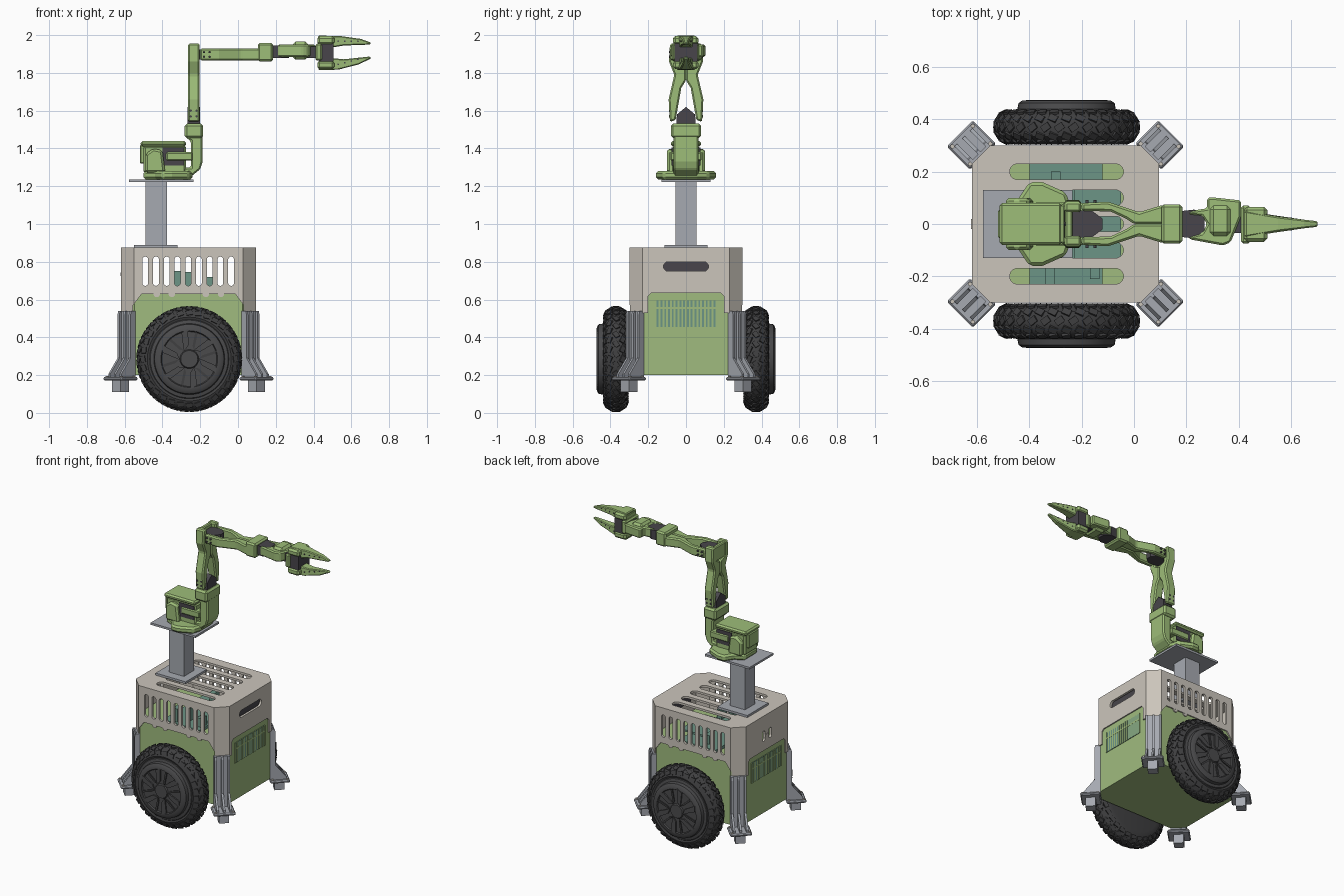
import bpy, bmesh, math
from mathutils import Matrix, Vector

if "Cube" in bpy.data.objects:
    bpy.data.objects.remove(bpy.data.objects["Cube"], do_unlink=True)


def material(name, r, g, b):
    m = bpy.data.materials.new(name)
    m.use_nodes = True
    m.diffuse_color = (r, g, b, 1)
    m.node_tree.nodes["Principled BSDF"].inputs["Base Color"].default_value = (r, g, b, 1)
    return m


GREEN = material("chassis green", .35, .50, .21)
ARM = material("arm green", .34, .51, .19)
BEIGE = material("shell beige", .60, .56, .50)
METAL = material("bracket grey", .38, .40, .44)
TIRE = material("tire black", .05, .05, .052)
HUB = material("hub grey", .07, .07, .073)
MOTOR = material("motor grey", .065, .06, .07)
TEAL = material("board teal", .15, .30, .24)


def finish(name, bm, mat, matrix=None, bevel=0, smooth=False):
    bmesh.ops.recalc_face_normals(bm, faces=bm.faces)
    mesh = bpy.data.meshes.new(name)
    bm.to_mesh(mesh)
    bm.free()
    mesh.materials.append(mat)
    obj = bpy.data.objects.new(name, mesh)
    bpy.context.collection.objects.link(obj)
    if matrix:
        mesh.transform(matrix)
    if smooth:
        for p in mesh.polygons:
            p.use_smooth = True
        mesh.set_sharp_from_angle(angle=math.radians(35))
    if bevel:
        mod = obj.modifiers.new("edge", 'BEVEL')
        mod.width, mod.segments, mod.limit_method = bevel, 1, 'ANGLE'
    return obj


def prism(name, points, axis, lo, hi, mat, mirror=False, **kw):
    """Extrude a 2D outline along an axis; mirror adds a copy across y = 0."""
    place = {'x': lambda a, b, d: (d, a, b),
             'y': lambda a, b, d: (a, d, b),
             'z': lambda a, b, d: (a, b, d)}[axis]
    bm = bmesh.new()
    face = bm.faces.new([bm.verts.new(place(a, b, lo)) for a, b in points])
    ext = bmesh.ops.extrude_face_region(bm, geom=[face])["geom"]
    shift = Vector(place(0, 0, hi - lo))
    bmesh.ops.translate(bm, vec=shift, verts=[v for v in ext if isinstance(v, bmesh.types.BMVert)])
    if mirror:
        bmesh.ops.mirror(bm, geom=bm.verts[:] + bm.edges[:] + bm.faces[:], axis='Y', merge_dist=-1)
    return finish(name, bm, mat, **kw)


def box(name, x, y, z, mat, **kw):
    return prism(name, [(x[0], y[0]), (x[1], y[0]), (x[1], y[1]), (x[0], y[1])], 'z', *z, mat, **kw)


def symmetric(half):
    return half + [(a, -b) for a, b in reversed(half)]


def stadium(a, b, w, h):
    """Outline of a slot with rounded ends, centred on (a, b)."""
    r = min(w, h) / 2
    pts = []
    for i in range(16):
        t = (i + .5) * math.tau / 16
        c, s = math.cos(t), math.sin(t)
        pts.append((a + math.copysign(w / 2 - r, c) + r * c, b + math.copysign(h / 2 - r, s) + r * s))
    return pts


def lathe(name, profile, side, mat):
    """Turn a (y, radius) profile around the wheel axle."""
    bm = bmesh.new()
    verts = [bm.verts.new((r, side * y, 0)) for y, r in profile]
    edges = [bm.edges.new(pair) for pair in zip(verts, verts[1:])]
    bmesh.ops.spin(bm, geom=verts + edges, axis=(0, 1, 0), cent=(0, 0, 0), angle=math.tau, steps=48)
    bmesh.ops.remove_doubles(bm, verts=bm.verts, dist=.0003)
    return finish(name, bm, mat, matrix=AXLE, smooth=True)


# Body: hollow octagonal shell over a closed lower chassis
CX, HX, HY, CH = -.262, .358, .30, .07


def octagon(inset):
    x, y, c = HX - inset, HY - inset, CH - inset * .6
    quarter = [(x, y - c), (x - c, y), (c - x, y), (-x, y - c)]
    return [(CX + a, b) for a, b in symmetric(quarter)]


prism("chassis", octagon(.008), 'z', .2, .64, GREEN)
shell = prism("upper_shell", octagon(0), 'z', .53, .875, BEIGE)
cutters = [prism("cut_hollow", octagon(.016), 'z', .4, .86, BEIGE)]
cutters.append(prism("cut_side", [(-.555, .4), (-.555, .57), (-.51, .63), (-.015, .63),
                                  (.03, .57), (.03, .4)], 'y', -.5, .5, BEIGE))
cutters.append(prism("cut_end", [(-.2, .4), (-.2, .62), (-.185, .635), (.185, .635),
                                 (.2, .62), (.2, .4)], 'x', -1, 1, BEIGE))
for i in range(9):
    cutters.append(prism("cut_slot", stadium(-.491 + i * .0568, .75, .031, .155), 'y', -.5, .5, BEIGE))
for i in range(-2, 3):
    cutters.append(prism("cut_vent", stadium(-.258, i * .1, .435, .06), 'z', .8, 1, BEIGE))
cutters.append(prism("cut_handle", stadium(0, .775, .24, .05), 'x', .04, .2, BEIGE))
for y in (-.035, .035):
    cutters.append(prism("cut_latch", stadium(y, .735, .03, .07), 'x', -.8, -.58, BEIGE))
bpy.context.view_layer.objects.active = shell
for cutter in cutters:
    mod = shell.modifiers.new("cut", 'BOOLEAN')
    mod.object, mod.solver = cutter, 'EXACT'
    bpy.ops.object.modifier_apply(modifier=mod.name)
    bpy.data.objects.remove(cutter, do_unlink=True)
box("latch_bar", (-.623, -.61), (-.02, .02), (.725, .742), BEIGE)
box("handle_backing", (.055, .072), (-.135, .135), (.73, .82), MOTOR)
for s in (-1, 1):
    for x in (-.43, -.35, -.17, -.09):
        prism("shell_tab", stadium(x, .63, .035, .035), 'y', s * .29, s * .299, BEIGE)

# Boards inside the shell
box("circuit_board", (-.40, -.12), (-.25, .25), (.64, .66), TEAL)
box("small_board", (-.23, -.05), (-.13, .13), (.66, .672), TEAL)
for x, y, h in ((-.32, -.2, .75), (-.265, -.14, .745), (-.15, -.18, .72), (-.3, .17, .72)):
    box("board_component", (x - .018, x + .018), (y - .03, y + .03), (.66, h), TEAL)

# Slatted vents on both ends
for s in (-1, 1):
    x = CX + s * (HX - .008)
    box("vent_panel", (x - .003, x + .003), (-.16, .16), (.455, .595), TEAL)
    for i in range(17):
        y = -.16 + i * .02
        box("vent_slat", (x - .005, x + .005), (y - .005, y + .005), (.455, .595), GREEN)
    box("vent_rail", (x - .005, x + .005), (-.16, .16), (.55, .56), GREEN)

# Corner brackets with feet, in a radial frame
rib = [(-.01, .19), (-.01, .54), (.02, .54), (.026, .52), (.026, .29), (.095, .205), (.095, .19)]
for sx in (-1, 1):
    for sy in (-1, 1):
        m = Matrix.Translation((CX + sx * (HX - CH / 2), sy * (HY - CH / 2), 0)) \
            @ Matrix.Rotation(math.atan2(sy, sx), 4, 'Z')
        box("bracket_back", (-.01, .01), (-.045, .045), (.19, .54), METAL, matrix=m)
        for t in (-.042, 0, .042):
            prism("bracket_rib", rib, 'y', t - .007, t + .007, METAL, matrix=m)
        box("foot_plate", (-.01, .115), (-.07, .07), (.172, .19), METAL, matrix=m, bevel=.006)
        box("foot_block", (.022, .085), (-.032, .032), (.11, .172), METAL, matrix=m)
        for r in (.005, .1):
            for t in (-.055, .055):
                prism("foot_bolt", stadium(r, t, .016, .016), 'z', .19, .196, BEIGE, matrix=m)

# Wheels: tire, stepped hub, tread blocks and swirled spokes
AXLE = Matrix.Translation((-.258, 0, .285))
tire = [(.305, .001), (.305, .2), (.313, .24), (.335, .266), (.37, .275), (.405, .268),
        (.428, .245), (.436, .222), (.43, .205)]
hub = [(.425, .215), (.436, .206), (.44, .188), (.462, .184), (.472, .17), (.474, .15),
       (.466, .145), (.466, .05), (.474, .045), (.474, .001)]
for s in (-1, 1):
    lathe("tire", tire, s, TIRE)
    lathe("wheel_hub", hub, s, HUB)
    bm = bmesh.new()
    for i in range(32):
        for y, r, tilt, twist in ((.37, .274, 0, 35), (.337, .264, -32, -25), (.404, .265, 32, -25),
                                  (.427, .244, 65, 10), (.315, .242, -65, 10)):
            spin = math.tau * (i + (.5 if y == .37 else 0)) / 32
            m = Matrix.Rotation(spin, 4, 'Y') @ Matrix.Translation((0, s * y, r)) \
                @ Matrix.Rotation(-s * math.radians(tilt), 4, 'X') \
                @ Matrix.Rotation(math.radians(twist), 4, 'Z') @ Matrix.Diagonal((.034, .026, .012, 1))
            bmesh.ops.create_cube(bm, size=1, matrix=m)
    finish("tire_tread", bm, TIRE, matrix=AXLE)
    for i in range(6):
        m = AXLE @ Matrix.Rotation(i * math.tau / 6, 4, 'Y')
        prism("hub_spoke", [(.02, .045), (.06, .04), (.135, .085), (.10, .105)], 'y',
              s * .46, s * .475, HUB, matrix=m)
        prism("hub_blade", [(.05, .0), (.14, .03), (.145, .045), (.07, .02)], 'y',
              s * .46, s * .473, TIRE, matrix=m)

# Mast
box("mast_base", (-.55, -.32), (-.115, .115), (.875, .89), METAL)
box("mast_post", (-.49, -.375), (-.055, .055), (.89, 1.222), METAL)
box("mast_top_plate", (-.578, -.235), (-.13, .13), (1.222, 1.236), METAL)

# Arm base and turret
prism("arm_base_flange", symmetric([(-.50, .07), (-.44, .10), (-.40, .16), (-.35, .16), (-.26, .12), (-.24, .06)]),
      'z', 1.236, 1.28, ARM, bevel=.012)
box("arm_base_body", (-.50, -.275), (-.07, .07), (1.27, 1.415), ARM, bevel=.01)
box("arm_base_cover", (-.515, -.275), (-.08, .08), (1.41, 1.44), ARM, bevel=.01)
box("arm_base_back", (-.52, -.49), (-.055, .055), (1.32, 1.42), ARM, bevel=.006)
for s in (-1, 1):
    prism("base_ear", [(-.49, 1.27), (-.49, 1.37), (-.45, 1.40), (-.40, 1.39), (-.385, 1.27)], 'y',
          s * .06, s * .10, ARM, bevel=.012)
box("base_motor", (-.40, -.285), (-.076, .076), (1.31, 1.405), MOTOR)
box("turret_strut", (-.38, -.24), (-.082, .082), (1.335, 1.38), ARM, bevel=.006)
prism("shoulder", [(-.36, 1.25), (-.25, 1.25), (-.20, 1.29), (-.187, 1.33), (-.187, 1.53), (-.28, 1.53),
                   (-.28, 1.46), (-.25, 1.44), (-.25, 1.30), (-.36, 1.29)], 'y', -.065, .065, ARM, bevel=.008)
box("shoulder_block", (-.282, -.184), (-.08, .08), (1.455, 1.532), ARM, bevel=.012)
prism("shoulder_motor", symmetric([(1.61, .015), (1.585, .052), (1.52, .052)])
      and [(-.052, 1.52), (.052, 1.52), (.048, 1.58), (0, 1.62), (-.048, 1.58)], 'x', -.268, -.2, MOTOR)

# Forked upper arm and forearm
prism("upper_arm", [(.055, 1.55), (.085, 1.54), (.092, 1.66), (.062, 1.79), (.09, 1.86), (.085, 1.955),
                    (.045, 1.955), (.045, 1.86), (0, 1.84), (0, 1.76), (.025, 1.72)],
      'x', -.265, -.203, ARM, mirror=True, bevel=.008)
box("upper_arm_bridge", (-.262, -.235), (-.06, .06), (1.85, 1.95), ARM, bevel=.006)
prism("elbow_motor", symmetric([(-.25, .052), (-.16, .05), (-.12, .02)]), 'z', 1.872, 1.925, MOTOR)
prism("forearm", [(-.2, .05), (-.2, .08), (-.1, .085), (.02, .045), (.10, .07), (.185, .07),
                  (.185, 0), (.0, 0), (-.03, .02), (-.09, .048)],
      'z', 1.866, 1.93, ARM, mirror=True, bevel=.008)
box("forearm_block", (.105, .185), (-.075, .075), (1.86, 1.958), ARM, bevel=.01)
for s in (-1, 1):
    for x, z in ((-.25, 1.57), (-.22, 1.57), (-.25, 1.60), (-.22, 1.60),
                 (-.18, 1.885), (-.15, 1.885), (-.18, 1.91), (-.15, 1.91)):
        prism("arm_bolt", stadium(x, z, .012, .012), 'y', s * .07, s * .091, MOTOR)

# Wrist
prism("wrist_motor", symmetric([(.185, .05), (.23, .055), (.27, .025)]), 'z', 1.88, 1.945, MOTOR)
prism("wrist_cheek", [(.205, .035), (.215, .05), (.28, .06), (.28, .10), (.30, .102), (.41, .09), (.41, .03),
                      (.37, -.07), (.34, -.082), (.22, -.06), (.205, -.05), (.26, -.035), (.28, 0), (.26, .03)],
      'z', 1.885, 1.95, ARM, bevel=.01)
box("wrist_rib", (.29, .37), (-.045, .07), (1.87, 1.965), ARM, bevel=.014)
box("wrist_axle", (.36, .44), (-.035, .035), (1.88, 1.94), MOTOR)

# Gripper
box("gripper_motor", (.43, .505), (-.06, .06), (1.86, 1.955), MOTOR)
box("gripper_frame", (.41, .445), (-.075, .07), (1.865, 1.955), ARM, bevel=.008)
for z in (1.82, 1.95):
    box("gripper_plate", (.42, .51), (-.068, .065), (z, z + .045), ARM, bevel=.012)
upper = [(.42, 1.955), (.425, 1.998), (.55, 1.994), (.65, 1.98), (.705, 1.96), (.70, 1.95), (.56, 1.945), (.50, 1.935)]
lower = [(.425, 1.865), (.425, 1.815), (.53, 1.817), (.64, 1.845), (.705, 1.877), (.70, 1.887), (.56, 1.872), (.50, 1.878)]
for name, outline in (("upper_finger", upper), ("lower_finger", lower)):
    finger = prism(name, outline, 'y', -.052, .052, ARM, bevel=.005)
    for v in finger.data.vertices:
        v.co.y *= 1 - .8 * max(0, (v.co.x - .42) / .285) ** .7
    for i in range(4):
        x = .53 + i * .035
        z = 1.968 if name == "upper_finger" else 1.845 + i * .009
        w = .034 - i * .005
        prism("finger_pin", stadium(x, z, .009, .009), 'y', -w, w, MOTOR)
